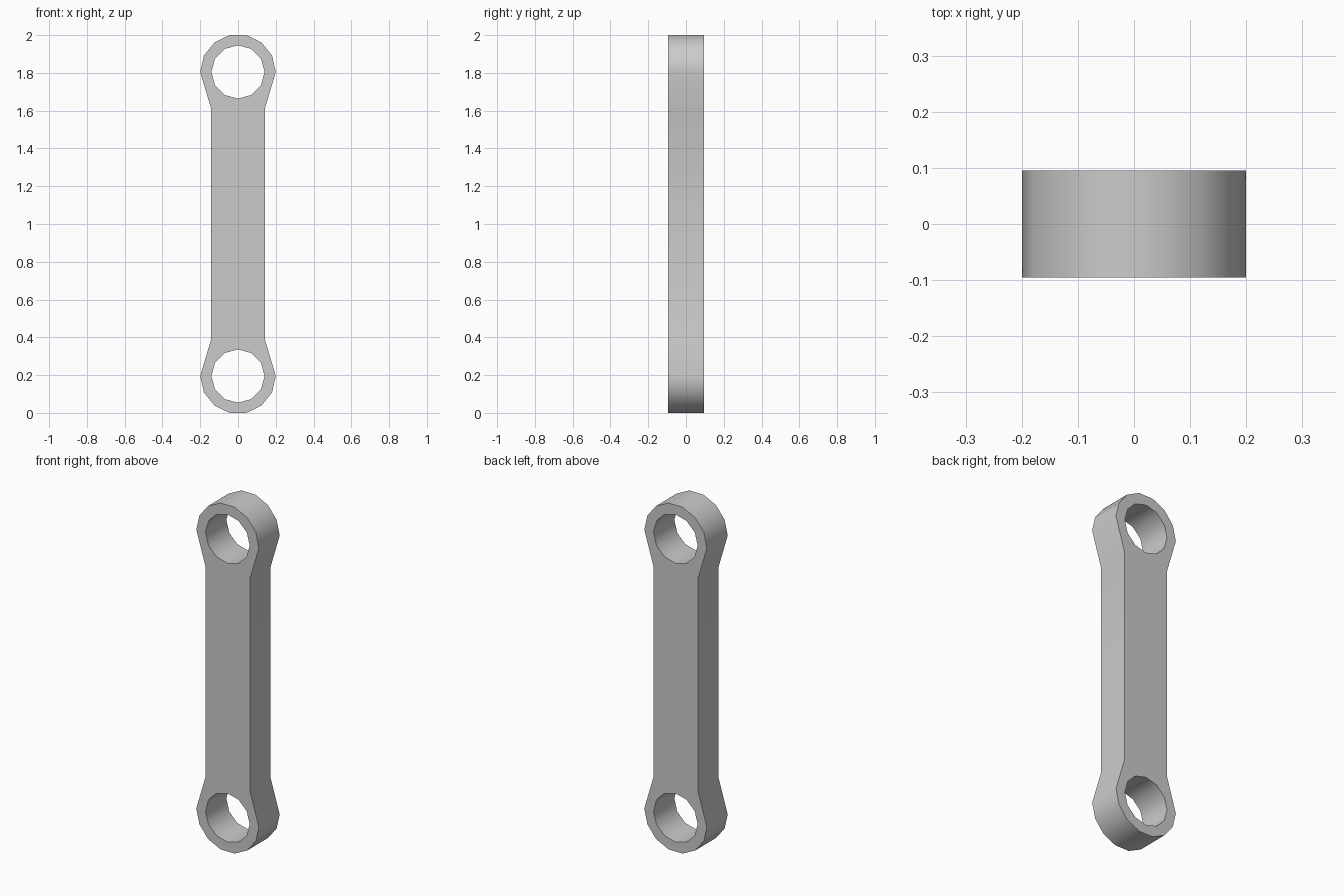
import bpy
import bmesh
from math import cos, sin, pi

cube = bpy.data.objects.get("Cube")
if cube:
    bpy.data.objects.remove(cube, do_unlink=True)

HALF_DEPTH = 0.095
EYE_Z = 0.805        # eye centre, measured from the middle of the link
EYE_RADIUS = 0.2
HOLE_RADIUS = 0.141
SHAFT_HALF_WIDTH = 0.142
SHAFT_HALF_LENGTH = 0.61


def arc(radius, steps, sweep):
    return [(radius * cos(sweep * i / steps), EYE_Z + radius * sin(sweep * i / steps))
            for i in range(steps + 1)]


# Outline: rounded eye and flared neck, repeated by half a turn
half = [(SHAFT_HALF_WIDTH, SHAFT_HALF_LENGTH)] + arc(EYE_RADIUS, 7, pi)
half.append((-SHAFT_HALF_WIDTH, SHAFT_HALF_LENGTH))
outline = half + [(-x, -z) for x, z in half]

# Pin holes
hole = arc(HOLE_RADIUS, 12, 2 * pi)[:-1]
loops = [outline, hole, [(-x, -z) for x, z in hole]]

# Fill the plate around the holes and extrude it through the depth
bm = bmesh.new()
edges = []
for loop in loops:
    verts = [bm.verts.new((x, -HALF_DEPTH, z + 1)) for x, z in loop]
    edges += [bm.edges.new((v, verts[i - 1])) for i, v in enumerate(verts)]
bmesh.ops.triangle_fill(bm, edges=edges, use_beauty=True, use_dissolve=False)
result = bmesh.ops.extrude_face_region(bm, geom=bm.faces[:], use_keep_orig=True)
moved = [g for g in result["geom"] if isinstance(g, bmesh.types.BMVert)]
bmesh.ops.translate(bm, verts=moved, vec=(0, 2 * HALF_DEPTH, 0))
bmesh.ops.recalc_face_normals(bm, faces=bm.faces[:])

mesh = bpy.data.meshes.new("link_arm")
bm.to_mesh(mesh)
bm.free()
link = bpy.data.objects.new("link_arm", mesh)
bpy.context.collection.objects.link(link)

# Plain grey metal
grey = bpy.data.materials.new("light_grey")
grey.use_nodes = True
colour = (0.6, 0.6, 0.6, 1)
grey.diffuse_color = colour
grey.node_tree.nodes["Principled BSDF"].inputs["Base Color"].default_value = colour
mesh.materials.append(grey)

# Smooth round surfaces, crisp rims
bpy.ops.object.select_all(action="DESELECT")
link.select_set(True)
bpy.context.view_layer.objects.active = link
bpy.ops.object.shade_smooth_by_angle(angle=pi / 5)
